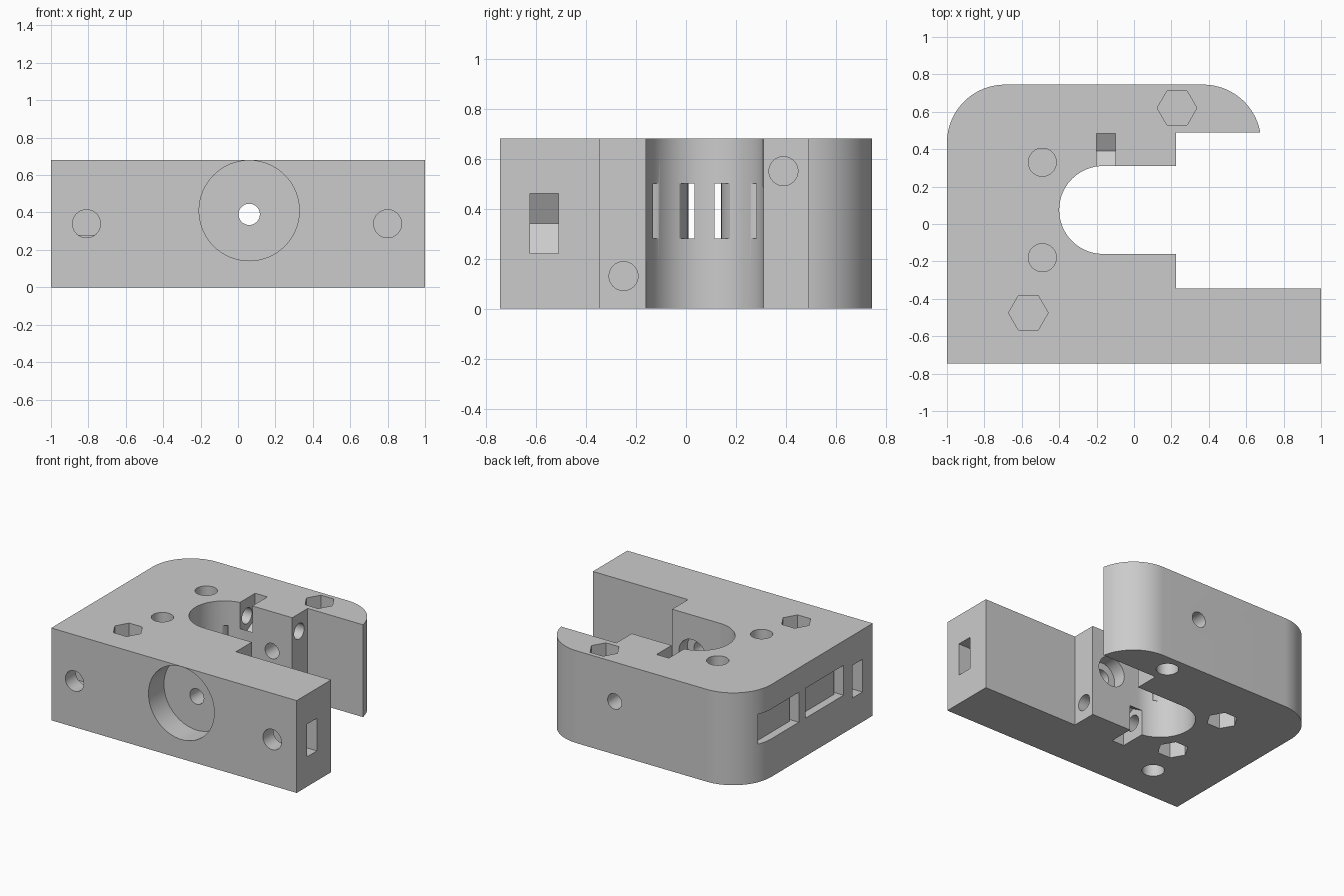
import bpy, bmesh, math

cube = bpy.data.objects.get("Cube")
if cube:
    bpy.data.objects.remove(cube)

HEIGHT = 0.68
grey = bpy.data.materials.new("light grey plastic")
grey.use_nodes = True
colour = (0.6, 0.6, 0.6, 1)
grey.diffuse_color = colour
grey.node_tree.nodes["Principled BSDF"].inputs["Base Color"].default_value = colour


def arc(cx, cy, r, start, end, n=24):
    angles = [math.radians(start + (end - start) * i / n) for i in range(n + 1)]
    return [(cx + r * math.cos(a), cy + r * math.sin(a)) for a in angles]


def prism(name, outline, axis, lo, hi):
    """Extrude a 2D outline along an axis from lo to hi."""
    place = {"x": lambda a, b, t: (t, a, b),
             "y": lambda a, b, t: (a, t, b),
             "z": lambda a, b, t: (a, b, t)}[axis]
    bm = bmesh.new()
    ends = [[bm.verts.new(place(a, b, t)) for a, b in outline] for t in (lo, hi)]
    n = len(outline)
    bm.faces.new(ends[0])
    bm.faces.new(ends[1])
    for i in range(n):
        j = (i + 1) % n
        bm.faces.new((ends[0][i], ends[0][j], ends[1][j], ends[1][i]))
    bmesh.ops.recalc_face_normals(bm, faces=bm.faces)
    mesh = bpy.data.meshes.new(name)
    bm.to_mesh(mesh)
    bm.free()
    mesh.materials.append(grey)
    obj = bpy.data.objects.new(name, mesh)
    bpy.context.collection.objects.link(obj)
    return obj


# Main block: rounded back corners, round-ended channel, long front arm
outline = [(-1, -0.745), (1, -0.745), (1, -0.345), (0.225, -0.345), (0.225, -0.16)]
outline += arc(-0.165, 0.075, 0.235, 270, 90, 48)
outline += [(0.225, 0.31), (0.225, 0.49)]
outline += arc(0.37, 0.435, 0.31, 10.2, 90)
outline += arc(-0.69, 0.435, 0.31, 90, 180)
body = prism("carriage_body", outline, "z", 0, HEIGHT)
bpy.context.view_layer.objects.active = body
body.select_set(True)


def cut(outline, axis, lo, hi):
    cutter = prism("cutter", outline, axis, lo, hi)
    cutter.hide_render = True
    mod = body.modifiers.new("cut", "BOOLEAN")
    mod.operation = "DIFFERENCE"
    mod.solver = "EXACT"
    mod.object = cutter
    bpy.ops.object.modifier_apply(modifier=mod.name)
    bpy.data.objects.remove(cutter)


def hole(a, b, r, axis, lo, hi, n=32):
    cut(arc(a, b, r, 0, 360, n)[:-1], axis, lo, hi)


def box(a0, a1, b0, b1, axis, lo, hi):
    cut([(a0, b0), (a1, b0), (a1, b1), (a0, b1)], axis, lo, hi)


def nut_slot(a, b, da, db, half, axis, lo, hi):
    """Hexagonal nut seat left open in the direction (da, db)."""
    r = half / math.cos(math.pi / 6)
    shape = [(-r, 0), (-r / 2, half), (0.4, half), (0.4, -half), (-r / 2, -half)]
    cut([(a + da * u - db * v, b + db * u + da * v) for u, v in shape], axis, lo, hi)


# Long front-to-back bore, with a wide front recess and an inner seat
hole(0.06, 0.39, 0.057, "y", -1, 1)
hole(0.06, 0.41, 0.268, "y", -1, -0.565, 64)
hole(0.06, 0.39, 0.11, "y", -0.26, 0)

# Front bolt holes with nut slots opening at both ends
for x, side in ((-0.81, -1), (0.80, 1)):
    hole(x, 0.34, 0.075, "y", -1, -0.4)
    nut_slot(x, 0.34, side, 0, 0.12, "y", -0.625, -0.51)

# Clamp bolt holes in the channel jaws, nut slots to the top and bottom
for y, z, up in ((0.39, 0.55, 1), (-0.25, 0.13, -1)):
    hole(y, z, 0.058, "x", -0.33, 0.4)
    nut_slot(y, z, 0, up, 0.095, "x", -0.2, -0.1)

# Vertical bolts with hexagon seats on top
for x, y in ((0.23, 0.62), (-0.565, -0.475)):
    hole(x, y, 0.106, "z", HEIGHT - 0.16, 1, 6)
    hole(x, y, 0.075, "z", -0.1, HEIGHT - 0.18)

# Vertical bolts with hexagon seats below, each wrapped by a strap channel
for y, inner in ((-0.18, 1), (0.33, -1)):
    hole(-0.49, y, 0.106, "z", -0.1, 0.16, 6)
    hole(-0.49, y, 0.075, "z", 0.18, 1)
    c = y - inner * 0.005
    strap = [(-1.1, c - 0.22)] + arc(-0.49, c, 0.22, -90, 90) + [(-1.1, c + 0.22)]
    strap += [(-1.1, c + 0.195)] + arc(-0.49, c, 0.195, 90, -90) + [(-1.1, c - 0.195)]
    cut(strap, "z", 0.28, 0.5)
    box(-1.1, -0.3, *sorted((c + inner * 0.195, c + inner * 0.22)), "z", 0.28, 0.5)
    box(-1.1, -0.94, c - 0.22, c + 0.22, "z", 0.28, 0.5)

bpy.ops.object.shade_smooth_by_angle(angle=math.radians(25))
